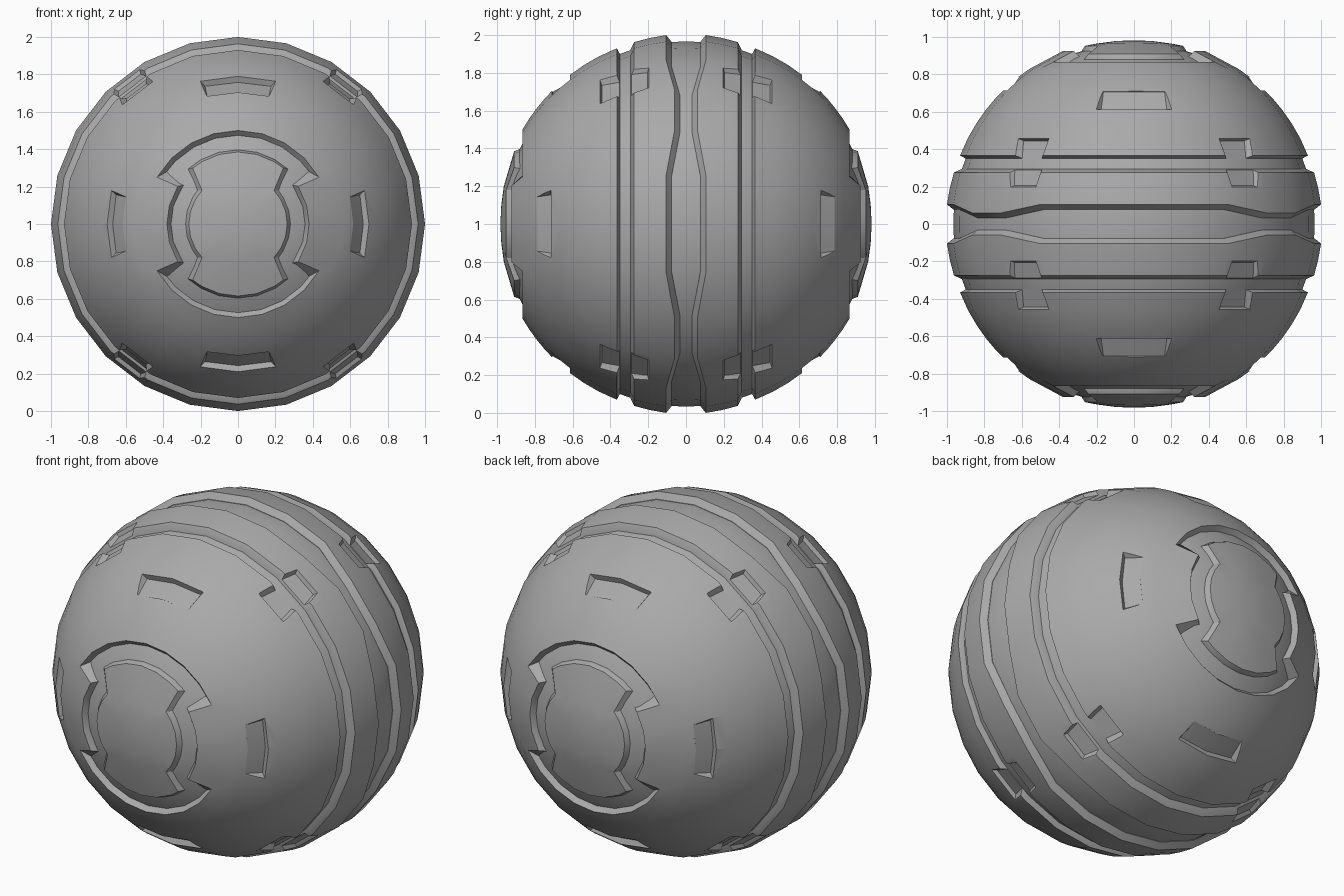
import bpy, bmesh, math
from math import sqrt, radians, cos, sin

if "Cube" in bpy.data.objects:
    bpy.data.objects.remove(bpy.data.objects["Cube"])

grey = bpy.data.materials.new("plain grey")
grey.use_nodes = True
tone = (0.4, 0.4, 0.4, 1)
grey.diffuse_color = tone
grey.node_tree.nodes["Principled BSDF"].inputs["Base Color"].default_value = tone


def point(r, y, deg):
    """Point at radius r around the y axis, y measured towards the front."""
    return (r * cos(radians(deg)), -y, r * sin(radians(deg)))


def depth(R, r):
    return sqrt(R * R - r * r)


def around(quarter):
    """Mirror (radius, degrees) pairs of one quarter into a full turn."""
    half = quarter + [(r, 180 - d) for r, d in quarter[-2::-1]]
    return half + [(r, 360 - d) for r, d in half[-2:0:-1]]


def on_sphere(R, quarter):
    return [point(r, depth(R, r), d) for r, d in around(quarter)]


def loft(bm, loops, wrap=False):
    """Skin between closed loops; wrap joins last to first, else ends are capped."""
    rows = [[bm.verts.new(p) for p in loop] for loop in loops]
    n = len(rows[0])
    for a, b in zip(rows, rows[1:] + (rows[:1] if wrap else [])):
        for i in range(n):
            j = (i + 1) % n
            bm.faces.new((a[i], a[j], b[j], b[i]))
    if not wrap:
        bm.faces.new(rows[0])
        bm.faces.new(rows[-1])


def make(name, bm):
    bmesh.ops.recalc_face_normals(bm, faces=bm.faces)
    mesh = bpy.data.meshes.new(name)
    bm.to_mesh(mesh)
    bm.free()
    mesh.materials.append(grey)
    obj = bpy.data.objects.new(name, mesh)
    obj.location.z = 1
    bpy.context.collection.objects.link(obj)
    return obj


def finish(obj, cutter=None, mirror=True):
    """Cut the notches, copy the part to the back and smooth it."""
    bpy.ops.object.select_all(action="DESELECT")
    bpy.context.view_layer.objects.active = obj
    obj.select_set(True)
    if cutter:
        cutter.hide_render = True
        mod = obj.modifiers.new("notches", "BOOLEAN")
        mod.operation, mod.solver, mod.object = "DIFFERENCE", "EXACT", cutter
        bpy.ops.object.modifier_apply(modifier=mod.name)
        bpy.data.objects.remove(cutter)
    if mirror:
        mod = obj.modifiers.new("back", "MIRROR")
        mod.use_axis = (False, True, False)
        mod.use_mirror_merge = False
        bpy.ops.object.modifier_apply(modifier=mod.name)
    bpy.ops.object.shade_smooth_by_angle(angle=radians(28))


def notch(bm, section, centre, steps):
    """Cutter block: section holds (radius, y, half angle) corners."""
    loft(bm, [[point(r, y, centre + s * h) for r, y, h in section] for s in steps])


DIAGONALS = (52.5, 127.5, 232.5, 307.5)

# Inner core, seen at the bottom of every groove
bm = bmesh.new()
turn = [d * 15 for d in range(24)]
loft(bm, [[point(0.966 * sin(radians(a)), 0.966 * cos(radians(a)), d) for d in turn]
          for a in range(4, 180, 4)])
finish(make("core", bm), mirror=False)

# Equator band beside the wavy middle groove
edge = [0.06 if d % 180 in (30, 45, 135, 150) else 0.105 for d in turn]
bm = bmesh.new()
loft(bm, [
    [point(0.9, e - 0.03, d) for e, d in zip(edge, turn)],
    [point(0.965, e - 0.028, d) for e, d in zip(edge, turn)],
    [point(1.0, e, d) for e, d in zip(edge, turn)],
    [point(0.985, 0.19, d) for d in turn],
    [point(0.963, 0.275, d) for d in turn],
    [point(0.92, 0.295, d) for d in turn],
    [point(0.88, 0.295, d) for d in turn],
], wrap=True)
band = make("equator_band", bm)
bm = bmesh.new()
for c in DIAGONALS:
    notch(bm, [(0.955, 0.205, 4.5), (0.925, 0.31, 6), (1.03, 0.31, 8.5), (1.03, 0.18, 6)],
          c, (-1, 1))
finish(band, make("band_cutter", bm))

# Domed shell with a keyed round opening
cols = [0, 15, 30, 37.5, 45, 60, 75, 90]
near = [0, 15, 25, 33, 45, 60, 75, 90]


def keyed(side, top, split_side, split_top, first=(0, 15), last=(45, 60, 75, 90)):
    return ([(side, d) for d in (*first, split_side)]
            + [(top, d) for d in (split_top, *last)])


def plain(r, angles):
    # the extra column lies on the flat between its neighbours
    return [(r * (cos(radians(7.5)) if d == 37.5 else 1), d) for d in angles]


shell_rows = [[point(r, y, d) for r, d in around(plain(r, cols))]
              for r, y in ((0.85, 0.345), (0.9, 0.35), (0.93, 0.366))]
for r in (0.888, 0.84, 0.79, 0.745, 0.7, 0.66, 0.615):
    shell_rows.append([point(q, depth(1, r), d) for q, d in around(plain(r, cols))])
shell_rows += [
    on_sphere(1, [(0.56, d) for d in near]),
    on_sphere(1, keyed(0.38, 0.5, 32, 30)),
    on_sphere(0.96, keyed(0.355, 0.47, 36, 37)),
    on_sphere(0.9, keyed(0.34, 0.46, 36, 37)),
]
bm = bmesh.new()
loft(bm, shell_rows, wrap=True)
shell = make("dome_shell", bm)
bm = bmesh.new()
for c in (0, 180):
    notch(bm, [(0.615, 0.785, 13.5), (0.67, 0.7, 13.5), (0.73, 0.728, 16), (0.67, 0.86, 16)],
          c, (-1, 0, 1))
for c in (90, 270):
    notch(bm, [(0.7, 0.705, 13.5), (0.757, 0.602, 13.5), (0.823, 0.625, 16), (0.76, 0.78, 16)],
          c, (-1, 0, 1))
for c in DIAGONALS:
    notch(bm, [(0.905, 0.33, 4), (0.865, 0.445, 5.5), (0.93, 0.475, 8.5), (0.99, 0.33, 6.5)],
          c, (-1, 1))
finish(shell, make("shell_cutter", bm))

# Raised keyed hub in the opening
ends = dict(first=(0, 15, 30), last=(60, 75, 90))
even = [0, 15, 30, 43, 52, 60, 75, 90]
bm = bmesh.new()
loft(bm, [
    on_sphere(0.92, keyed(0.285, 0.4, 39, 47, **ends)),
    on_sphere(0.96, keyed(0.285, 0.4, 39, 47, **ends)),
    on_sphere(0.988, keyed(0.263, 0.385, 43, 51, **ends)),
    on_sphere(0.985, [(0.2, d) for d in even]),
    on_sphere(0.983, [(0.1, d) for d in even]),
    on_sphere(0.982, [(0.02, d) for d in even]),
])
finish(make("hub", bm))
